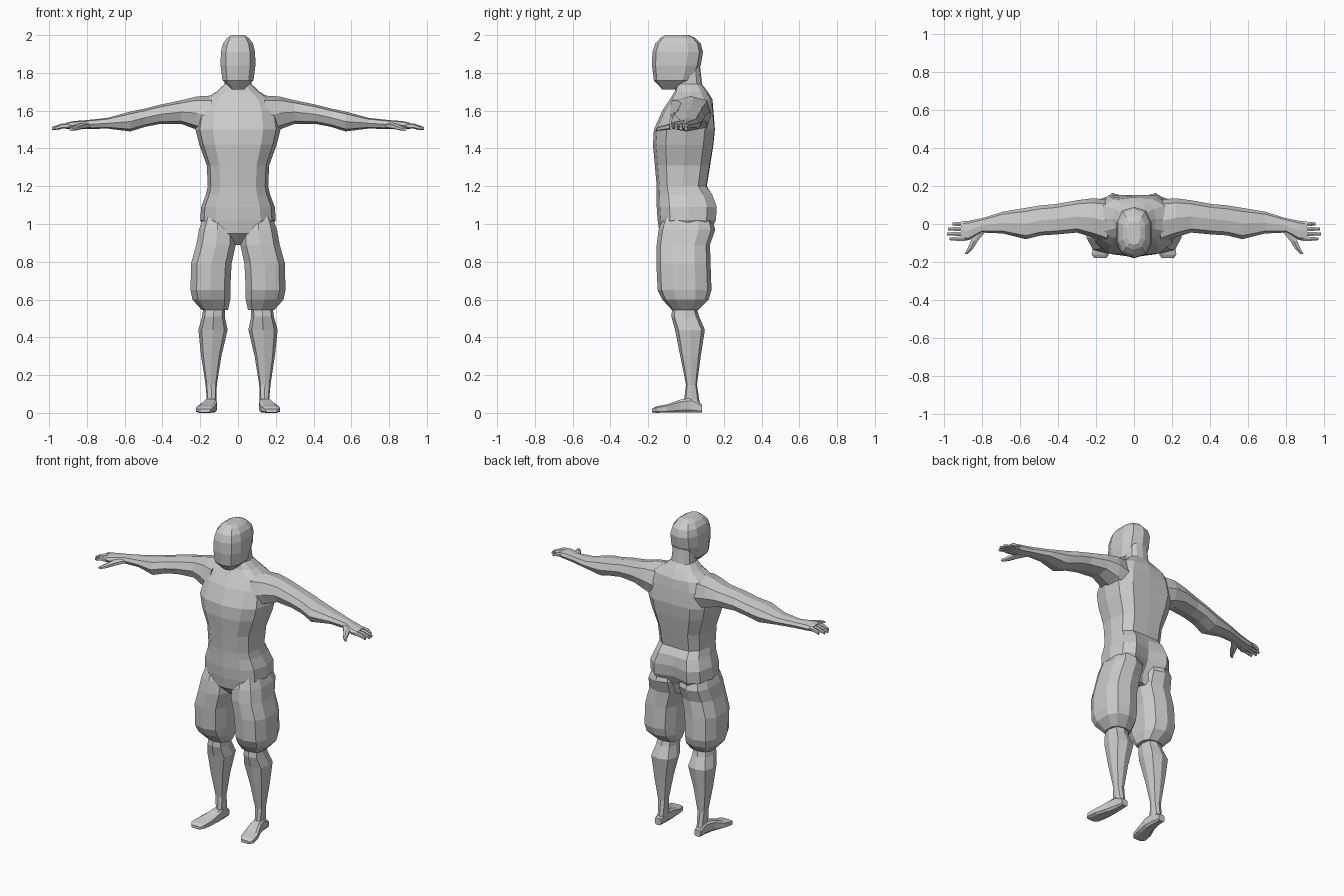
import bpy, bmesh, math

grey = bpy.data.materials.new("clay_grey")
grey.diffuse_color = (0.6, 0.6, 0.6, 1)


def loft(name, axis, rings, sides=8, power=0.75, mirror=True, turn=0.0):
    """Skin rounded sections (pos, a0, a1, b0, b1[, back dent]) along an axis."""
    bm = bmesh.new()
    loops = []
    for pos, a0, a1, b0, b1, *dent in rings:
        loop = []
        for k in range(sides):
            ang = -math.pi / 2 + 2 * math.pi * (k + turn) / sides
            c, s = math.cos(ang), math.sin(ang)
            a = (a0 + a1) / 2 + (a1 - a0) / 2 * math.copysign(abs(c) ** power, c)
            b = (b0 + b1) / 2 + (b1 - b0) / 2 * math.copysign(abs(s) ** power, s)
            if dent and k == sides // 2:
                b -= dent[0]
            co = {"x": (pos, a, b), "y": (a, pos, b), "z": (a, b, pos)}[axis]
            loop.append(bm.verts.new(co))
        loops.append(loop)
    for lo, hi in zip(loops, loops[1:]):
        for k in range(sides):
            j = (k + 1) % sides
            bm.faces.new((lo[k], lo[j], hi[j], hi[k]))
    bm.faces.new(loops[0][::-1])
    bm.faces.new(loops[-1])
    bmesh.ops.recalc_face_normals(bm, faces=bm.faces)
    mesh = bpy.data.meshes.new(name)
    bm.to_mesh(mesh)
    bm.free()
    mesh.materials.append(grey)
    obj = bpy.data.objects.new(name, mesh)
    bpy.context.collection.objects.link(obj)
    if mirror:
        mod = obj.modifiers.new("mirror", "MIRROR")
        mod.use_mirror_merge = False
    return obj


def centred(rows):
    """Sections symmetric about x = 0: (z, half width, front, back[, dent])."""
    return [(z, -w, w, *rest) for z, w, *rest in rows]


# torso with hips, chest and neck; the dents form the spine and seat crease
loft("torso", "z", centred([
    (0.89, 0.05, -0.08, 0.08, 0.0),
    (0.95, 0.16, -0.14, 0.135, 0.05),
    (1.02, 0.20, -0.15, 0.175, 0.05),
    (1.09, 0.195, -0.155, 0.18, 0.045),
    (1.155, 0.17, -0.155, 0.155, 0.02),
    (1.20, 0.16, -0.155, 0.12, 0.01),
    (1.31, 0.165, -0.165, 0.14, 0.012),
    (1.42, 0.205, -0.175, 0.16, 0.015),
    (1.50, 0.225, -0.17, 0.168, 0.015),
    (1.60, 0.21, -0.125, 0.155, 0.01),
    (1.66, 0.18, -0.085, 0.14, 0.0),
    (1.70, 0.115, -0.06, 0.115, 0.0),
    (1.74, 0.072, -0.05, 0.085, 0.0),
    (1.83, 0.065, -0.05, 0.075, 0.0)]), sides=12, mirror=False)

# head, from chin to crown
loft("head", "z", centred([
    (1.712, 0.035, -0.125, -0.05),
    (1.76, 0.085, -0.17, 0.045),
    (1.84, 0.096, -0.18, 0.078),
    (1.91, 0.094, -0.178, 0.09),
    (1.955, 0.083, -0.163, 0.078),
    (1.985, 0.06, -0.135, 0.05),
    (2.0, 0.035, -0.11, 0.015)]), sides=10, mirror=False)

# arm from shoulder to knuckles
loft("arm", "x", [
    (0.14, -0.10, 0.13, 1.46, 1.68),
    (0.22, -0.07, 0.135, 1.50, 1.675),
    (0.30, -0.045, 0.125, 1.53, 1.655),
    (0.41, -0.055, 0.105, 1.53, 1.632),
    (0.49, -0.06, 0.098, 1.515, 1.612),
    (0.57, -0.08, 0.085, 1.49, 1.595),
    (0.69, -0.05, 0.065, 1.505, 1.562),
    (0.80, -0.045, 0.03, 1.503, 1.55),
    (0.87, -0.085, 0.017, 1.50, 1.545),
    (0.91, -0.088, 0.013, 1.504, 1.536)])

# four fingers and the thumb
for i, (y, tip) in enumerate([(-0.078, 0.97), (-0.052, 0.985), (-0.026, 0.98), (0.0, 0.955)]):
    loft(f"finger_{i + 1}", "x", [
        (0.89, y - 0.013, y + 0.013, 1.507, 1.534),
        (0.93, y - 0.012, y + 0.012, 1.506, 1.532),
        (tip, y - 0.008, y + 0.008, 1.497, 1.514)], sides=6)
loft("thumb", "y", [
    (-0.03, 0.77, 0.84, 1.508, 1.538),
    (-0.09, 0.82, 0.862, 1.50, 1.53),
    (-0.13, 0.845, 0.878, 1.495, 1.52),
    (-0.158, 0.873, 0.893, 1.493, 1.508)], sides=6)

# baggy trouser leg gathered below the knee
loft("trouser_leg", "z", [
    (0.545, 0.05, 0.195, -0.075, 0.065),
    (0.60, 0.037, 0.245, -0.125, 0.12),
    (0.65, 0.037, 0.255, -0.15, 0.135),
    (0.79, 0.03, 0.253, -0.157, 0.13),
    (0.89, 0.008, 0.225, -0.155, 0.127),
    (0.97, 0.008, 0.21, -0.145, 0.155),
    (1.05, 0.03, 0.18, -0.12, 0.13)], sides=10)

# lower leg with calf bulge
loft("lower_leg", "z", [
    (0.02, 0.115, 0.17, -0.01, 0.08),
    (0.07, 0.115, 0.165, -0.01, 0.07),
    (0.15, 0.112, 0.172, 0.0, 0.058),
    (0.30, 0.088, 0.195, -0.03, 0.078),
    (0.44, 0.055, 0.21, -0.058, 0.10),
    (0.51, 0.07, 0.19, -0.078, 0.07),
    (0.58, 0.07, 0.18, -0.07, 0.05)])

# foot, splayed outward toward the toes
loft("foot", "y", [
    (0.085, 0.12, 0.165, 0.0, 0.045),
    (0.03, 0.115, 0.17, 0.0, 0.08),
    (-0.03, 0.11, 0.185, 0.0, 0.072),
    (-0.10, 0.117, 0.215, 0.0, 0.046),
    (-0.16, 0.13, 0.225, 0.0, 0.034),
    (-0.18, 0.145, 0.21, 0.003, 0.022)], power=0.5, turn=0.5)
